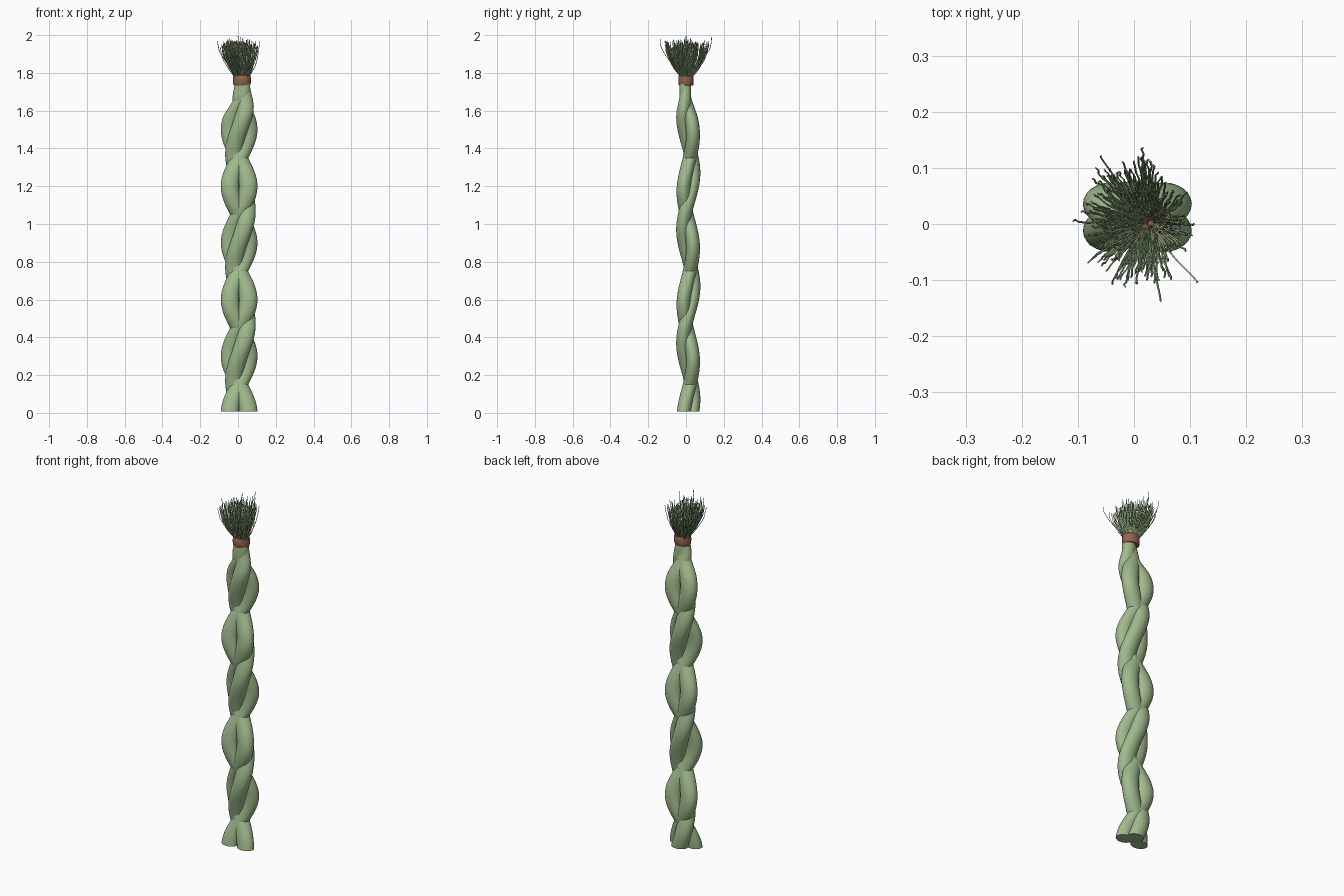
import bpy, bmesh, math, random
from mathutils import Vector

if "Cube" in bpy.data.objects:
    bpy.data.objects.remove(bpy.data.objects["Cube"])

random.seed(4)
W = 2 * math.pi / 0.6          # one full weave every 0.6 units of height


def material(name, rgb):
    m = bpy.data.materials.new(name)
    m.diffuse_color = (*rgb, 1)
    m.use_nodes = True
    m.node_tree.nodes["Principled BSDF"].inputs["Base Color"].default_value = m.diffuse_color
    return m


GREEN = material("light_green", (0.35, 0.49, 0.265))
BROWN = material("tie_brown", (0.29, 0.13, 0.075))


def loft(bm, rings):
    """Skin a list of vertex-position rings into a capped tube."""
    rows = [[bm.verts.new(p) for p in ring] for ring in rings]
    n = len(rows[0])
    for lo, hi in zip(rows, rows[1:]):
        for i in range(n):
            bm.faces.new((lo[i], lo[(i + 1) % n], hi[(i + 1) % n], hi[i]))
    bm.faces.new(rows[0][::-1])
    bm.faces.new(rows[-1])


def finish(bm, name, mat, smooth=True):
    me = bpy.data.meshes.new(name)
    bmesh.ops.recalc_face_normals(bm, faces=bm.faces)
    bm.to_mesh(me)
    bm.free()
    ob = bpy.data.objects.new(name, me)
    bpy.context.collection.objects.link(ob)
    me.materials.append(mat)
    if smooth:
        bpy.ops.object.select_all(action='DESELECT')
        ob.select_set(True)
        bpy.context.view_layer.objects.active = ob
        bpy.ops.object.shade_smooth_by_angle(angle=math.radians(40))
    return ob


def ellipse(cx, cy, z, rx, ry, n=24):
    return [(cx + rx * math.cos(2 * math.pi * i / n),
             cy + ry * math.sin(2 * math.pi * i / n), z) for i in range(n)]


# Braided strands: x centre, x swing, x phase height, y swing, y phase height, radii
def strand(name, xc, ax, zx, ay, zy, rx, ry):
    rings = []
    steps = 90
    for k in range(steps + 1):
        z = 0.008 + 1.752 * k / steps
        x = xc + ax * math.cos(W * (z - zx))
        y = 0.012 - ay * math.cos(W * (z - zy))
        t = min(max((z - 1.56) / 0.2, 0), 1)   # gather into the tie
        t = t * t * (3 - 2 * t)
        x += (0.027 + (x - 0.027) * 0.15 - x) * t
        y += (-0.005 + y * 0.3 - y) * t
        s = 1 - 0.3 * t
        rings.append(ellipse(x, y, z, rx * s, ry * s))
    bm = bmesh.new()
    loft(bm, rings)
    finish(bm, name, GREEN)


strand("braid_strand_a", 0.006, 0.049, 1.2, 0.025, 1.17, 0.048, 0.037)
strand("braid_strand_b", 0.006, -0.049, 1.2, 0.025, 1.17, 0.048, 0.037)
strand("braid_strand_c", 0.013, 0.034, 1.07, 0.027, 0.97, 0.047, 0.037)

# Tie band with softly rounded rims
bm = bmesh.new()
profile = [(0.93, 1.734), (1.0, 1.738), (1.03, 1.76), (1.0, 1.784), (0.93, 1.787)]
loft(bm, [ellipse(0.021, 0, z, 0.046 * s, 0.039 * s, 32) for s, z in profile])
finish(bm, "tie_band", BROWN)


# Loose grass ends: flare out of the tie, then turn upright
def blade(bm, root, tip, wobble, r=0.0021, n=4, segs=7):
    rings = []
    for k in range(segs + 1):
        t = k / segs
        out = math.sin(t * math.pi / 2)
        p = Vector((root.x + (tip.x - root.x) * out,
                    root.y + (tip.y - root.y) * out,
                    root.z + (tip.z - root.z) * t))
        if k:
            p.x += random.uniform(-wobble, wobble)
            p.y += random.uniform(-wobble, wobble)
        rr = r * (1 - 0.2 * t)
        rings.append(ellipse(p.x, p.y, p.z, rr, rr, n))
    loft(bm, rings)


bm = bmesh.new()
clumps = 36
for c in range(clumps):
    ang = c * 2.39996
    rad = math.sqrt((c + 0.5) / clumps)
    ux, uy = math.cos(ang) * rad, math.sin(ang) * rad
    top = 1.985 - 0.03 * random.random() - 0.012 * rad
    for b in range(7):
        jx, jy = (b - 3) * 0.0055, random.uniform(-0.012, 0.012)
        root = Vector((0.021 + ux * 0.03 + jx * 0.4, uy * 0.026 + jy * 0.3, 1.77))
        tip = Vector((0.004 + ux * 0.09 + jx, uy * 0.12 + jy,
                      top + random.uniform(-0.03, 0.008)))
        blade(bm, root, tip, 0.0025)
# A few stray blades
for x, y, z in [(-0.06, 0.122, 1.97), (0.113, -0.104, 1.97), (0.015, 0.138, 1.99),
                (0.05, -0.138, 1.98), (-0.11, 0.005, 1.97), (0.0, 0.0, 1.995)]:
    blade(bm, Vector((0.02, 0, 1.77)), Vector((x, y, z)), 0.0025)
finish(bm, "loose_grass_ends", GREEN, smooth=False)
